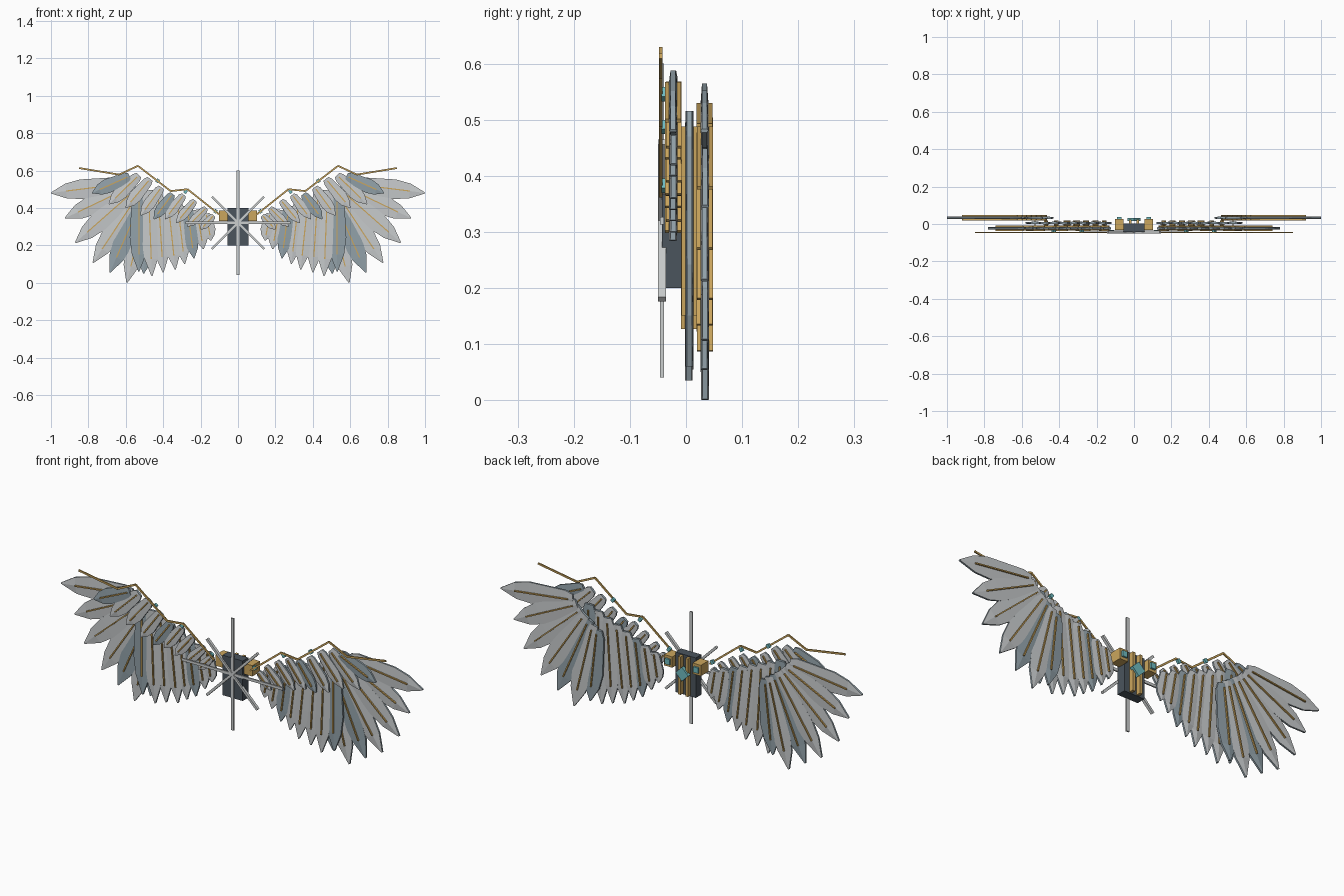
import bpy, bmesh, math
from mathutils import Vector, Matrix

if "Cube" in bpy.data.objects:
    bpy.data.objects.remove(bpy.data.objects["Cube"])


def material(name, rgb):
    m = bpy.data.materials.new(name)
    m.diffuse_color = (*rgb, 1)
    m.use_nodes = True
    m.node_tree.nodes["Principled BSDF"].inputs["Base Color"].default_value = m.diffuse_color
    return m


SILVER = material("silver", (0.57, 0.59, 0.60))
STEEL = material("blue_steel", (0.29, 0.36, 0.40))
GOLD = material("gold", (0.60, 0.38, 0.11))
DARK = material("dark_metal", (0.07, 0.09, 0.11))
CYAN = material("cyan_crystal", (0.16, 0.50, 0.53))
PALE = material("pale_metal", (0.60, 0.62, 0.62))


def finish(bm, name, mats):
    bmesh.ops.recalc_face_normals(bm, faces=bm.faces)
    me = bpy.data.meshes.new(name)
    bm.to_mesh(me)
    bm.free()
    for m in mats:
        me.materials.append(m)
    ob = bpy.data.objects.new(name, me)
    bpy.context.collection.objects.link(ob)
    return ob


def add_box(bm, center, size, turn=0.0):
    """Box turned about the y axis."""
    mat = (Matrix.Translation(center) @ Matrix.Rotation(turn, 4, 'Y')
           @ Matrix.Diagonal((*size, 1)))
    bmesh.ops.create_cube(bm, size=1, matrix=mat)


def add_bar(bm, a, b, y, width, depth):
    """Straight bar between two (x, z) points."""
    dx, dz = b[0] - a[0], b[1] - a[1]
    add_box(bm, ((a[0] + b[0]) / 2, y, (a[1] + b[1]) / 2),
            (math.hypot(dx, dz), depth, width), -math.atan2(dz, dx))


def box(name, center, size, mat, turn=0.0):
    bm = bmesh.new()
    add_box(bm, center, size, turn)
    return finish(bm, name, [mat])


# Feather outline: position along the length, half width share
OUTLINE = [(0, 0.24), (0.1, 0.38), (0.6, 0.5), (0.8, 0.38), (1, 0.03)]


def feather(name, root, tip, y, width, face_mat):
    """Ridged blade with a steel rim and a gold quill on both sides."""
    a, b = Vector((root[0], 0, root[1])), Vector((tip[0], 0, tip[1]))
    along = b - a
    side = Vector((-along.z, 0, along.x)).normalized()
    bm = bmesh.new()
    rings = []
    for t, w in OUTLINE:
        c = a + along * t + Vector((0, y, 0))
        ring = []
        for s, d in ((-1, -.0045), (0, -.007), (1, -.0045),
                     (1, .0045), (0, .007), (-1, .0045)):
            ring.append(bm.verts.new(c + side * (s * w * width) + Vector((0, d, 0))))
        rings.append(ring)
    for r0, r1 in zip(rings, rings[1:]):
        for k in range(6):
            n = (k + 1) % 6
            bm.faces.new((r0[k], r0[n], r1[n], r1[k]))
    bm.faces.new(rings[0])
    bm.faces.new(rings[-1])
    bm.normal_update()
    for f in bm.faces:                      # rim faces look sideways
        f.material_index = 0 if abs(f.normal.y) > 0.5 else 1
    p, q = a + along * 0.06, a + along * 0.8
    first = len(bm.faces)
    for s in (-1, 1):
        add_bar(bm, (p.x, p.z), (q.x, q.z), y + s * 0.0105, 0.006, 0.007)
    bm.faces.ensure_lookup_table()
    for f in bm.faces[first:]:
        f.material_index = 2
    return finish(bm, name, [face_mat, STEEL, GOLD])


def lerp(a, b, t):
    return (a[0] + (b[0] - a[0]) * t, a[1] + (b[1] - a[1]) * t)


# Feather rows: tips run from the body outward
PRIMARY = [(.505, .05), (.594, .001), (.685, .055), (.775, .107),
           (.87, .214), (.925, .345), (.999, .48)]
SECONDARY = [(.145, .225), (.185, .18), (.235, .13), (.285, .10),
             (.335, .07), (.40, .055), (.46, .035), (.53, .06)]
COVERT = [((.13, .36), (.20, .285)), ((.17, .40), (.27, .30)),
          ((.23, .44), (.33, .32)), ((.29, .47), (.39, .34)),
          ((.35, .475), (.45, .34)), ((.41, .51), (.52, .36)),
          ((.47, .555), (.60, .40)), ((.53, .575), (.69, .42)),
          ((.58, .57), (.78, .48))]
BONE = [(.10, .365), (.27, .50), (.36, .49), (.535, .625), (.635, .578), (.85, .613)]

for label, m in (("left", -1), ("right", 1)):
    def mx(p):
        return (p[0] * m, p[1])

    # Long outer feathers
    for i, tip in enumerate(PRIMARY):
        root = lerp((.465, .415), (.60, .53), i / (len(PRIMARY) - 1))
        feather(f"{label}_primary_feather_{i}", mx(root), mx(tip),
                .033 + .001 * (i % 2), .105, STEEL if i in (0, 2) else SILVER)
    # Inner feathers
    for i, tip in enumerate(SECONDARY):
        root = lerp((.17, .37), (.53, .515), i / (len(SECONDARY) - 1))
        feather(f"{label}_secondary_feather_{i}", mx(root), mx(tip),
                .005 + .001 * (i % 2), .07 + .004 * i, STEEL if i in (2, 7) else SILVER)
    # Short covering feathers
    for i, (root, tip) in enumerate(COVERT):
        feather(f"{label}_covert_feather_{i}", mx(root), mx(tip),
                -.023 + .001 * (i % 2), .045 + .004 * i, STEEL if i in (4, 8) else SILVER)

    # Jointed leading rod
    bm = bmesh.new()
    for p, q in zip(BONE, BONE[1:]):
        add_bar(bm, mx(p), mx(q), -.045, .009, .006)
    finish(bm, f"{label}_wing_rod", [GOLD])

    # Crystals along the rod
    bm = bmesh.new()
    for x, z in ((.12, .382), (.28, .487), (.43, .545)):
        add_box(bm, (x * m, -.038, z), (.016, .012, .02), -.6 * m)
    finish(bm, f"{label}_rod_crystals", [CYAN])

    # Shoulder block with crystal and rear rail
    box(f"{label}_shoulder_block", (.079 * m, -.002, .358), (.045, .06, .054), GOLD)
    box(f"{label}_shoulder_crystal", (.079 * m, .032, .358), (.026, .01, .028), CYAN)
    box(f"{label}_back_rail", (.02 * m, .012, .30), (.014, .024, .19), GOLD)

# Central body
box("body", (0, -.02, .30), (.112, .045, .20), DARK)
box("back_crystal", (0, .024, .315), (.05, .018, .05), CYAN, math.pi / 4)

# Eight pointed star on the front
bm = bmesh.new()
add_bar(bm, (0, .04), (0, .60), -.043, .015, .007)
add_bar(bm, (-.28, .32), (.28, .32), -.043, .013, .007)
for s in (-1, 1):
    add_bar(bm, (-.14 * s, .18), (.14 * s, .46), -.043, .012, .014)
finish(bm, "front_star", [PALE])
